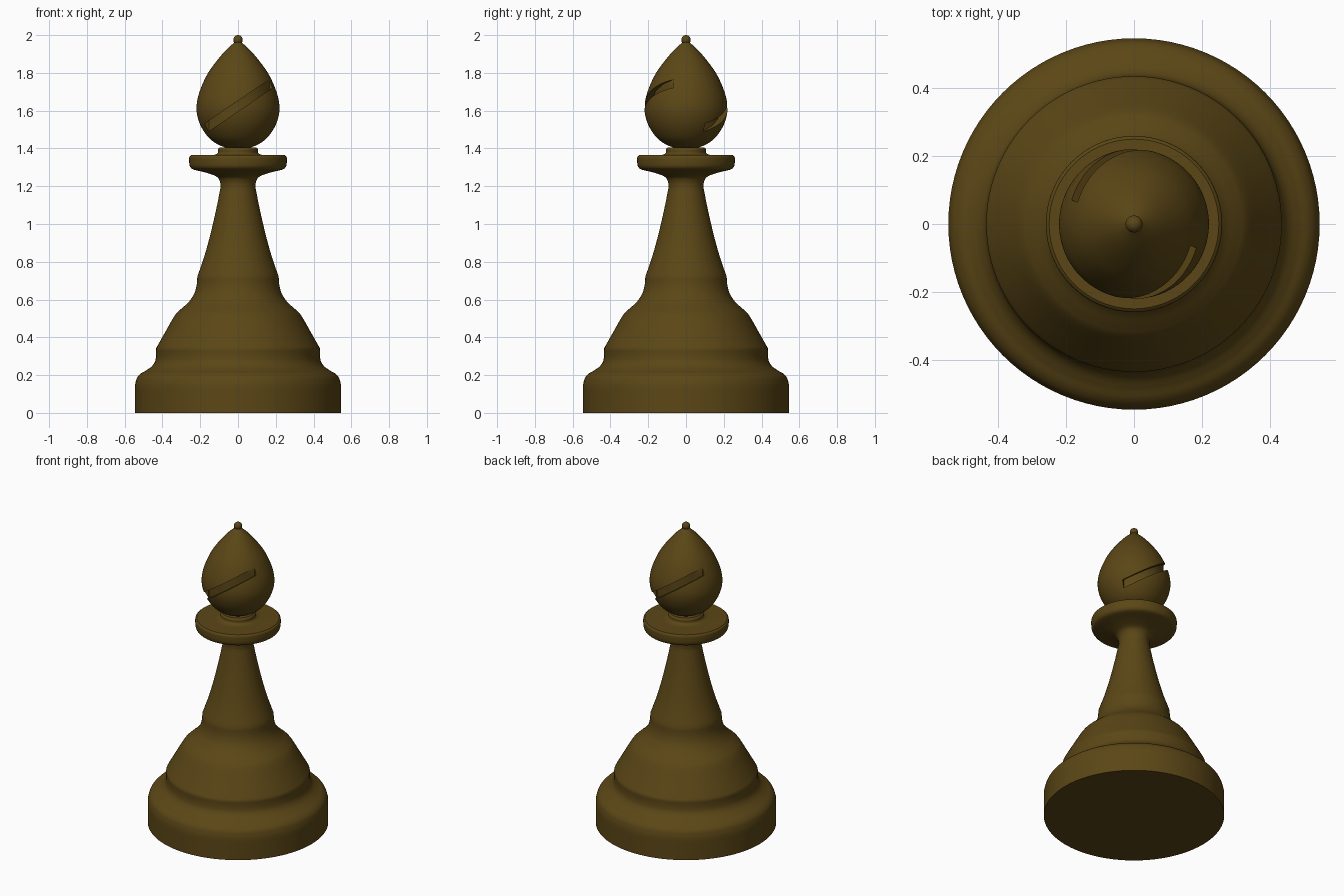
import bpy, bmesh, math
from mathutils import Vector

if "Cube" in bpy.data.objects:
    bpy.data.objects.remove(bpy.data.objects["Cube"])

mat = bpy.data.materials.new("dark_wood")
mat.diffuse_color = (0.105, 0.062, 0.008, 1)
mat.use_nodes = True
mat.node_tree.nodes["Principled BSDF"].inputs["Base Color"].default_value = mat.diffuse_color


def curve(pts, n=5):
    """Smooth Catmull-Rom run through the points."""
    p = [Vector(q) for q in pts]
    p = [2 * p[0] - p[1]] + p + [2 * p[-1] - p[-2]]
    out = []
    for i in range(1, len(p) - 2):
        a, b, c, d = p[i - 1:i + 3]
        for k in range(n):
            t = k / n
            out.append(0.5 * (2 * b + (c - a) * t + (2 * a - 5 * b + 4 * c - d) * t * t
                              + (3 * b - a - 3 * c + d) * t ** 3))
    return out + [p[-2]]


def make(name, bm):
    bmesh.ops.recalc_face_normals(bm, faces=bm.faces)
    me = bpy.data.meshes.new(name)
    bm.to_mesh(me)
    bm.free()
    me.materials.append(mat)
    ob = bpy.data.objects.new(name, me)
    bpy.context.collection.objects.link(ob)
    return ob


def lathe(name, runs, steps=96):
    """Spin smooth profile runs (radius, z) into a closed solid."""
    prof = [q for run in runs for q in curve(run)]
    bm = bmesh.new()
    rings = []
    for r, z in prof:
        rings.append([bm.verts.new((r * math.cos(2 * math.pi * i / steps),
                                    r * math.sin(2 * math.pi * i / steps), z)) for i in range(steps)])
    for a, b in zip(rings, rings[1:]):
        for i in range(steps):
            j = (i + 1) % steps
            bm.faces.new((a[i], a[j], b[j], b[i]))
    bm.faces.new(rings[0][::-1])
    bm.faces.new(rings[-1])
    bmesh.ops.remove_doubles(bm, verts=bm.verts, dist=1e-5)
    return make(name, bm)


def smooth(ob):
    bpy.ops.object.select_all(action='DESELECT')
    ob.select_set(True)
    bpy.context.view_layer.objects.active = ob
    bpy.ops.object.shade_smooth_by_angle(angle=math.radians(32))


# turned base, stem and collar
body = lathe("body", [
    [(0.545, 0), (0.545, 0.15)],
    [(0.545, 0.15), (0.535, 0.185), (0.515, 0.208), (0.487, 0.224)],
    [(0.487, 0.224), (0.458, 0.245), (0.440, 0.27), (0.434, 0.30), (0.434, 0.34)],
    [(0.428, 0.352), (0.38, 0.437), (0.335, 0.515), (0.305, 0.547), (0.265, 0.583),
     (0.235, 0.625), (0.22, 0.67), (0.215, 0.722)],
    [(0.215, 0.722), (0.178, 0.83), (0.145, 0.95), (0.115, 1.08), (0.092, 1.195)],
    [(0.092, 1.195), (0.096, 1.225), (0.115, 1.252), (0.17, 1.272), (0.235, 1.288),
     (0.253, 1.302), (0.258, 1.32)],
    [(0.258, 1.32), (0.258, 1.353), (0.249, 1.364)],
    [(0.249, 1.364), (0.125, 1.366)],
    [(0.125, 1.366), (0.108, 1.375), (0.106, 1.395), (0.098, 1.405)],
])

# egg-shaped head
head = lathe("head", [[(0.06, 1.402), (0.11, 1.423), (0.155, 1.457), (0.195, 1.515),
                       (0.217, 1.58), (0.218, 1.64), (0.200, 1.71), (0.158, 1.80),
                       (0.083, 1.90), (0.015, 1.966)]])

# slanted slots cut into the front and back of the head
bm = bmesh.new()
angles = [-60 + 129 * i / 6 for i in range(7)]
for side in (1, -1):
    secs = []
    for a in angles:
        a = math.radians(a)
        sec = []
        for r, dz in ((0.178, -0.028), (0.3, -0.028), (0.3, 0.028), (0.178, 0.028)):
            x, y = r * math.sin(a), -r * math.cos(a)
            sec.append(bm.verts.new((side * x, side * y, 1.624 + 0.68 * x + dz)))
        secs.append(sec)
    for s, t in zip(secs, secs[1:]):
        for i in range(4):
            j = (i + 1) % 4
            bm.faces.new((s[i], s[j], t[j], t[i]))
    bm.faces.new(secs[0])
    bm.faces.new(secs[-1][::-1])
cutter = make("slot_cutter", bm)
cutter.hide_render = True
mod = head.modifiers.new("slots", 'BOOLEAN')
mod.operation = 'DIFFERENCE'
mod.solver = 'EXACT'
mod.object = cutter
bpy.context.view_layer.objects.active = head
bpy.ops.object.modifier_apply(modifier=mod.name)
bpy.data.objects.remove(cutter)

# small ball on top
bm = bmesh.new()
bmesh.ops.create_uvsphere(bm, u_segments=32, v_segments=16, radius=0.025)
bmesh.ops.translate(bm, verts=bm.verts, vec=(0, 0, 1.975))
finial = make("finial", bm)

for ob in (body, head, finial):
    smooth(ob)
